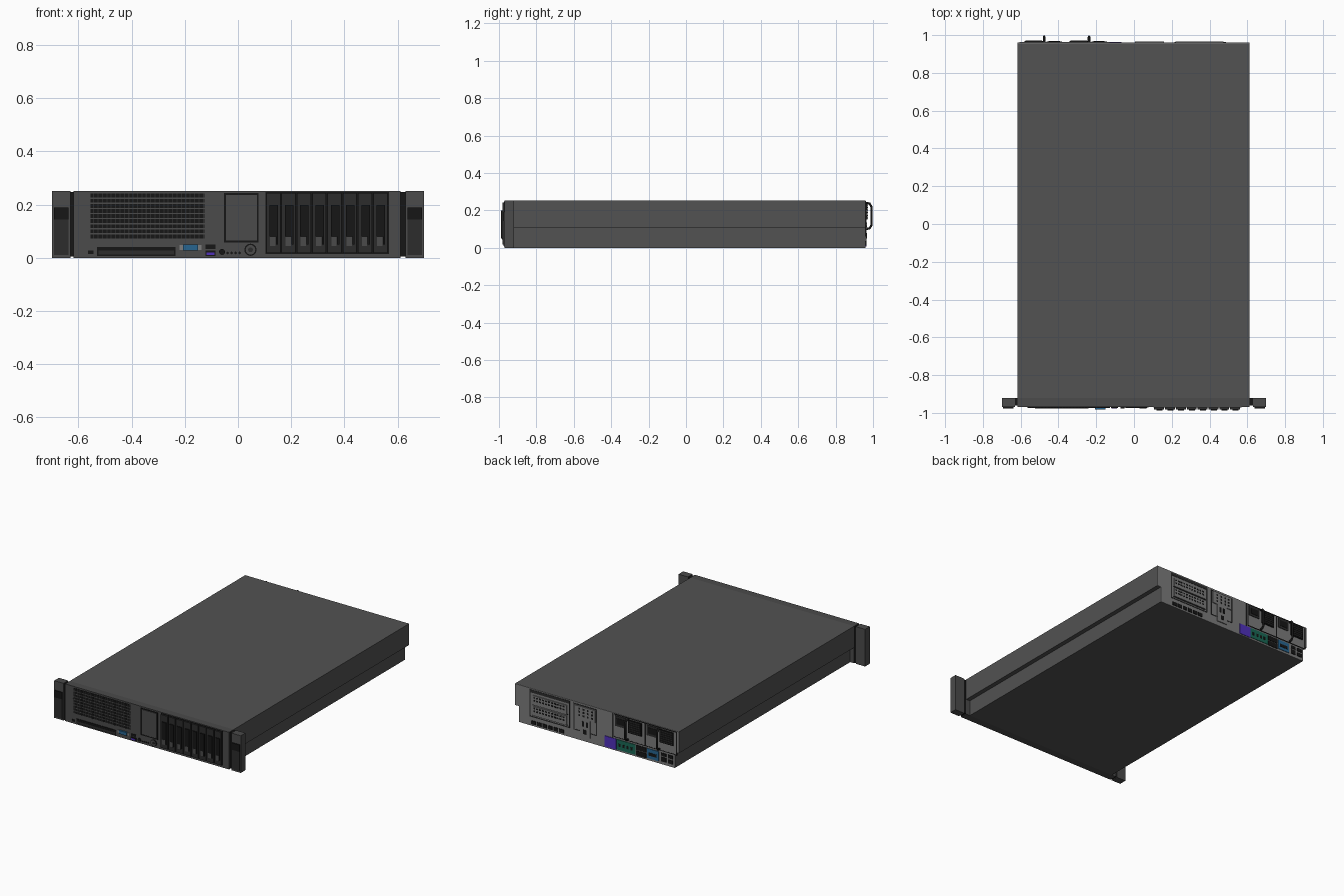
import bpy
import bmesh
from math import pi
from mathutils import Matrix

if "Cube" in bpy.data.objects:
    bpy.data.objects.remove(bpy.data.objects["Cube"])


def material(name, r, g, b):
    m = bpy.data.materials.new(name)
    m.use_nodes = True
    m.diffuse_color = (r, g, b, 1)
    m.node_tree.nodes["Principled BSDF"].inputs["Base Color"].default_value = (r, g, b, 1)
    return m


STEEL = material("case grey", .085, .085, .085)
FRONT = material("front grey", .07, .07, .07)
REAR = material("rear light grey", .2, .2, .2)
DARK = material("dark grey", .025, .025, .025)
BLACK = material("black", .008, .008, .008)
BLUE = material("port blue", .02, .13, .28)
PURPLE = material("port purple", .08, .03, .5)
GREEN = material("port green", .01, .14, .09)

FY, BY = -.97, .96   # front and rear planes


def finish(name, bm, mat):
    me = bpy.data.meshes.new(name)
    bm.to_mesh(me)
    bm.free()
    me.materials.append(mat)
    ob = bpy.data.objects.new(name, me)
    bpy.context.scene.collection.objects.link(ob)
    return ob


def boxes(name, mat, spans):
    """One object made of boxes given as (x0, x1, y0, y1, z0, z1)."""
    bm = bmesh.new()
    for x0, x1, y0, y1, z0, z1 in spans:
        m = Matrix.Translation(((x0 + x1) / 2, (y0 + y1) / 2, (z0 + z1) / 2))
        m = m @ Matrix.Diagonal((x1 - x0, y1 - y0, z1 - z0, 1))
        bmesh.ops.create_cube(bm, size=1, matrix=m)
    return finish(name, bm, mat)


def front(name, mat, rects, depth=.004):
    return boxes(name, mat, [(a, b, FY - depth, FY + .002, c, d) for a, b, c, d in rects])


def rear(name, mat, rects, depth=.004):
    return boxes(name, mat, [(a, b, BY - .002, BY + depth, c, d) for a, b, c, d in rects])


def discs(name, mat, spots, depth, sides=24):
    """Round buttons on the front, given as (x, z, radius)."""
    bm = bmesh.new()
    for x, z, r in spots:
        m = Matrix.Translation((x, FY - depth / 2, z)) @ Matrix.Rotation(pi / 2, 4, 'X')
        bmesh.ops.create_cone(bm, cap_ends=True, segments=sides, radius1=r, radius2=r,
                              depth=depth, matrix=m)
    return finish(name, bm, mat)


def frame(x0, x1, z0, z1, t):
    return [(x0, x1, z0, z0 + t), (x0, x1, z1 - t, z1),
            (x0, x0 + t, z0 + t, z1 - t), (x1 - t, x1, z0 + t, z1 - t)]


# Case: wide upper shell over a narrower tray
boxes("upper_case", STEEL, [(-.618, .612, -.92, BY - .004, .107, .252)])
boxes("lower_tray", STEEL, [(-.588, .582, -.92, BY - .004, 0, .107)])
boxes("front_panel", FRONT, [(-.618, .612, FY, -.92, 0, .252)])
boxes("rear_panel", REAR, [(-.618, .612, BY - .004, BY, .107, .252),
                           (-.588, .582, BY - .004, BY, 0, .107)])

# Rack ears with latch recesses
for side, edge in (("right", -.665), ("left", .665)):
    boxes(side + "_ear", FRONT, [(edge - .035, edge + .035, FY, -.92, 0, .252)])
    boxes(side + "_ear_link", BLACK, [(min(edge * .9, edge), max(edge * .9, edge),
                                       -.96, -.922, .004, .248)])
    front(side + "_latch_plate", DARK, [(edge - .028, edge + .028, .01, .143)])
    front(side + "_latch_grip", BLACK, [(edge - .028, edge + .028, .143, .19)], .006)

# Ventilation grille: dark field crossed by ribs
front("grille_field", BLACK, [(-.555, -.126, .072, .242)], .002)
front("grille_slats", FRONT, [(-.555, -.126, .088 + i * .019, .093 + i * .019)
                              for i in range(8)])
front("grille_ribs", DARK, [(-.545 + i * .0165, -.541 + i * .0165, .072, .242)
                            for i in range(26)], .003)

# Display cover with a shadow gap
front("cover_gap", BLACK, frame(-.052, .078, .058, .243, .006), .002)
front("display_cover", FRONT, [(-.044, .07, .066, .235)], .004)

# Eight drive carriers
front("drive_bay", BLACK, [(.104, .568, .014, .247)], .002)
for i in range(8):
    x = .107 + i * .0575
    front("drive_carrier_%d" % (i + 1), DARK, [(x, x + .052, .018, .243)], .012)
    front("drive_lever_%d" % (i + 1), BLACK, [(x + .012, x + .044, .08, .198),
                                              (x + .036, x + .044, .05, .08)], .018)
    front("drive_release_%d" % (i + 1), FRONT, [(x + .014, x + .034, .045, .078)], .015)

# Lower front row: optical drive, ports and buttons
front("optical_drive", BLACK, [(-.53, -.235, .007, .04)])
front("optical_tray", DARK, [(-.524, -.241, .013, .027)], .006)
front("release_tab", BLACK, [(-.565, -.543, .014, .027)])
front("front_video_shell", REAR, [(-.22, -.137, .03, .048)], .005)
front("front_video_port", BLUE, [(-.207, -.15, .028, .05)], .011)
front("front_upper_port", BLACK, [(-.122, -.085, .033, .049)])
front("front_lower_port_rim", BLACK, [(-.123, -.084, .006, .027)])
front("front_lower_port", PURPLE, [(-.118, -.089, .01, .02)], .006)
discs("status_lights", BLACK, [(-.039 + i * .015, .018, .005) for i in range(4)], .003, 12)
discs("locate_button", BLACK, [(-.06, .022, .011)], .006)
discs("power_ring", BLACK, [(.047, .03, .023)], .004)
discs("power_button", FRONT, [(.047, .03, .018)], .006)
discs("power_mark", DARK, [(.047, .03, .009)], .008)

# Rear expansion cage: two slot covers with vent holes
rear("cage_shadow", DARK, [(.2, .5, .225, .244)] + frame(.2, .5, .06, .235, .006), .002)
for i in range(2):
    z = .078 + i * .072
    rear("slot_cover_%d" % (i + 1), REAR, [(.22, .475, z, z + .06)], .006)
    rear("slot_gap_%d" % (i + 1), DARK, [(.215, .48, z - .005, z)], .003)
    rear("slot_vents_%d" % (i + 1), BLACK,
         [(.235 + j * .022, .249 + j * .022, z + k, z + k + .01)
          for j in range(11) for k in (.022, .042)], .007)
rear("rear_network_ports", BLACK, [(.245 + i * .042, .277 + i * .042, .012, .036)
                                   for i in range(6)])

# Rear middle: vented bracket and plain cover
rear("bracket_seams", DARK, frame(-.005, .17, .06, .24, .005) + [(-.125, -.12, .08, .25)], .002)
rear("bracket", REAR, [(.005, .16, .15, .232), (.045, .12, .03, .15)], .006)
rear("bracket_vents", BLACK, [(.022 + i * .032, .034 + i * .032, z, z + .012)
                              for i in range(4) for z in (.165, .187, .209)], .007)
rear("bracket_ports", BLACK, [(.06, .075, .1, .135), (.09, .105, .1, .135),
                              (.07, .095, .05, .08)], .007)

# Two power supplies with bail handles
for n, x in enumerate((-.13, -.368)):
    tag = "_%d" % (n + 1)
    rear("supply_seam" + tag, BLACK, frame(x - .238, x, .09, .248, .005), .003)
    rear("supply_face" + tag, REAR, [(x - .233, x - .005, .095, .243)], .002)
    rear("supply_fan_guard" + tag, BLACK, [(x - .212, x - .114, .15, .238)], .01)
    rear("supply_fan_slats" + tag, DARK, [(x - .207, x - .119, .157 + i * .014, .162 + i * .014)
                                          for i in range(6)], .012)
    rear("supply_inlet" + tag, DARK, [(x - .095, x - .012, .17, .24)], .006)
    rear("supply_socket" + tag, BLACK, [(x - .085, x - .025, .185, .225)], .008)
    cu = bpy.data.curves.new("supply_handle" + tag, 'CURVE')
    cu.dimensions = '3D'
    cu.bevel_depth = .007
    cu.bevel_resolution = 1
    path = [(BY, .1), (.981, .103), (.991, .12), (.991, .22), (.981, .237), (BY, .24)]
    sp = cu.splines.new('POLY')
    sp.points.add(len(path) - 1)
    for p, (y, z) in zip(sp.points, path):
        p.co = (x - .108, y, z, 1)
    cu.materials.append(BLACK)
    ob = bpy.data.objects.new("supply_handle" + tag, cu)
    bpy.context.scene.collection.objects.link(ob)

# Rear connector row
rear("rear_purple_port", PURPLE, [(-.15, -.065, .008, .08)])
rear("rear_serial_port", GREEN, [(-.295, -.153, .012, .08)])
rear("rear_serial_slots", BLACK, [(-.275 + i * .03, -.26 + i * .03, .035, .055)
                                  for i in range(4)], .006)
rear("rear_data_ports", BLACK, [(-.375, -.3, .01, .042), (-.375, -.3, .048, .08)])
rear("rear_video_port", BLUE, [(-.468, -.382, .015, .08)])
rear("rear_video_slot", BLACK, [(-.455, -.395, .035, .055)], .006)
rear("rear_management_ports", BLACK, [(-.525, -.488, .02, .05), (-.525, -.488, .058, .078),
                                      (-.575, -.54, .02, .045), (-.575, -.54, .055, .078)])
